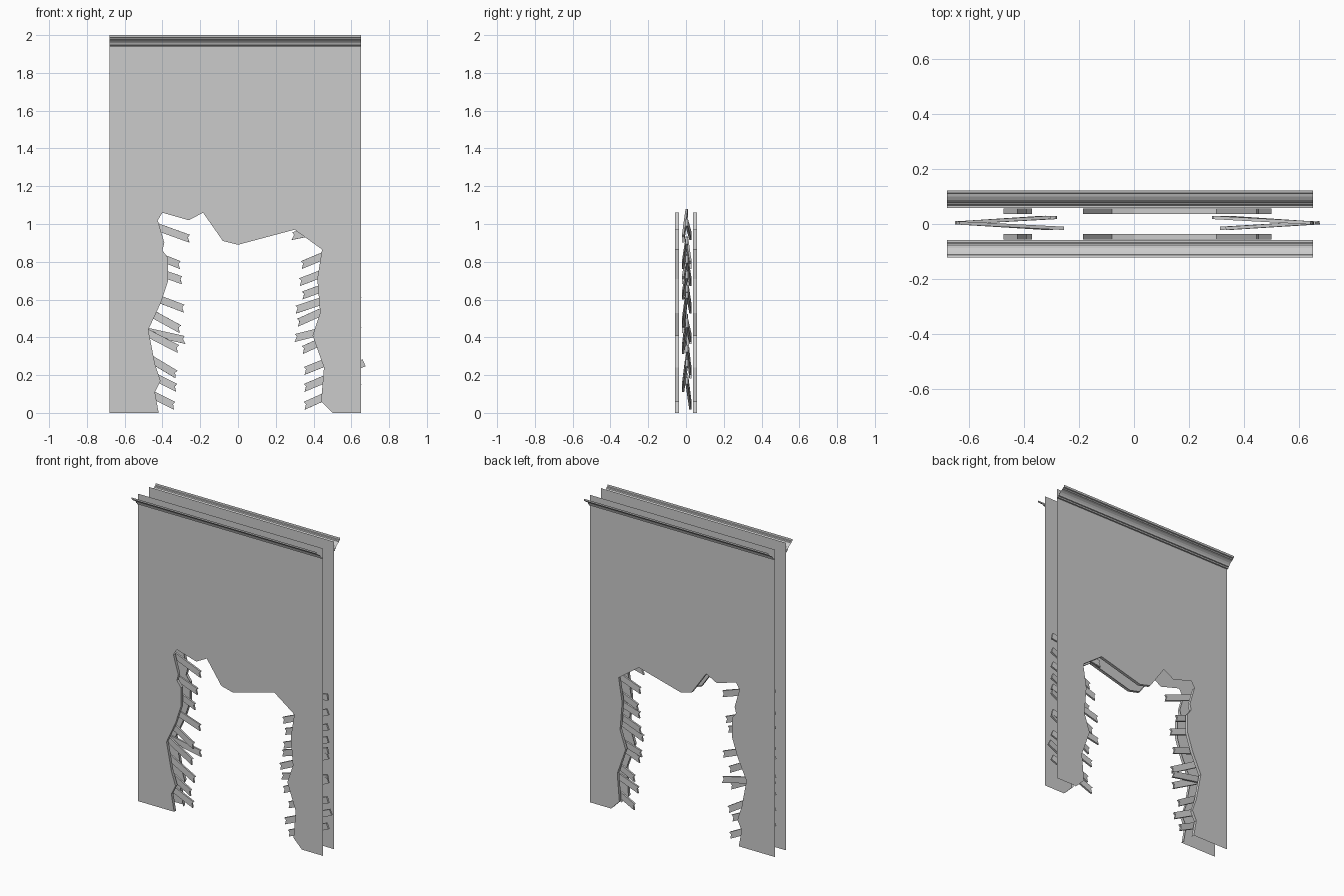
import bpy, bmesh, math
from mathutils import Vector

if "Cube" in bpy.data.objects:
    bpy.data.objects.remove(bpy.data.objects["Cube"])

X0, X1, TOP = -0.68, 0.65, 2.0
OUT, IN = 0.057, 0.037

# Torn opening outline (x, z), from the left foot over to the right foot
HOLE = [(-.42, 0), (-.44, .11), (-.41, .17), (-.44, .26), (-.475, .44), (-.41, .58),
        (-.37, .70), (-.37, .82), (-.40, .86), (-.39, .90), (-.425, 1.02), (-.40, 1.06),
        (-.26, 1.02), (-.185, 1.06), (-.08, .91), (0, .89), (.30, .97), (.445, .865),
        (.42, .71), (.435, .53), (.395, .41), (.455, .24), (.44, .06), (.50, 0)]
OPEN_RIM = (10, 11, 12)  # segments without a rim face


def finish(name, bm):
    bmesh.ops.recalc_face_normals(bm, faces=bm.faces)
    me = bpy.data.meshes.new(name)
    bm.to_mesh(me)
    bm.free()
    ob = bpy.data.objects.new(name, me)
    bpy.context.collection.objects.link(ob)
    return ob


# Wall sheet with a turned-in rim around the opening
def wall_sheet(name, side):
    bm = bmesh.new()
    rim = [bm.verts.new((x, side * OUT, z)) for x, z in HOLE]
    corners = [bm.verts.new((x, side * OUT, z))
               for x, z in ((X1, 0), (X1, TOP), (X0, TOP), (X0, 0))]
    bm.faces.new(rim + corners)
    inner = [bm.verts.new((x, side * IN, z)) for x, z in HOLE]
    for i in range(len(HOLE) - 1):
        if i not in OPEN_RIM:
            bm.faces.new((rim[i], rim[i + 1], inner[i + 1], inner[i]))
    for v in [v for v in bm.verts if not v.link_faces]:
        bm.verts.remove(v)
    finish(name, bm)


# Crown moulding: open profile (y, z) swept along x
CROWN = [(.058, 1.937), (.068, 1.937), (.070, 1.945), (.076, 1.947), (.080, 1.957),
         (.088, 1.967), (.099, 1.974), (.111, 1.978), (.113, 1.985), (.121, 1.987),
         (.122, 2.0)]


def crown(name, side):
    bm = bmesh.new()
    a, b = ([bm.verts.new((x, side * y, z)) for y, z in CROWN] for x in (X0, X1))
    for i in range(len(CROWN) - 1):
        bm.faces.new((a[i], a[i + 1], b[i + 1], b[i]))
    finish(name, bm)


for label, side in (("front", -1), ("back", 1)):
    wall_sheet(label + "_wall_sheet", side)
    crown(label + "_crown_moulding", side)


# Snapped lath: notched strip running from inside the wall to its broken tip
def lath(name, tip, root):
    tip, root = Vector(tip), Vector(root)
    along = (root - tip).normalized()
    side = along.cross(Vector((0, 0, 1))).normalized()
    up = side.cross(along)
    length = (root - tip).length
    outline = [(0, -.02), (length, -.02), (length, .02), (.012, .02), (.018, .004)]
    bm = bmesh.new()
    rings = [[bm.verts.new(tip + along * u + up * v + side * s) for u, v in outline]
             for s in (-.006, .006)]
    bm.faces.new(rings[0])
    bm.faces.new(rings[1])
    n = len(outline)
    for i in range(n):
        j = (i + 1) % n
        bm.faces.new((rings[0][i], rings[0][j], rings[1][j], rings[1][i]))
    finish(name, bm)


# Tip x, tip z, rise per unit towards the root
LEFT = [(-.25, .92, .36), (-.30, .78, .40), (-.29, .70, .35), (-.28, .55, .38),
        (-.30, .44, .55), (-.275, .385, .22), (-.31, .335, .52), (-.32, .20, .6),
        (-.32, .13, .5), (-.33, .035, .5)]
RIGHT = [(.28, .935, .2), (.33, .78, .42), (.32, .69, .38), (.335, .62, .36),
         (.30, .545, .33), (.31, .475, .45), (.295, .395, .25), (.335, .33, .45),
         (.345, .22, .4), (.345, .13, .42), (.345, .035, .45)]

for label, rows, root_x in (("left", LEFT, -.64), ("right", RIGHT, .645)):
    for i, (x, z, rise) in enumerate(rows):
        y = .024 if (len(rows) - i) % 2 else -.016
        rx = root_x + (.022 if label == "right" and i == len(rows) - 2 else 0)
        lath(f"{label}_lath_{i + 1}", (x, y, z), (rx, .004, z + rise * abs(rx - x)))
